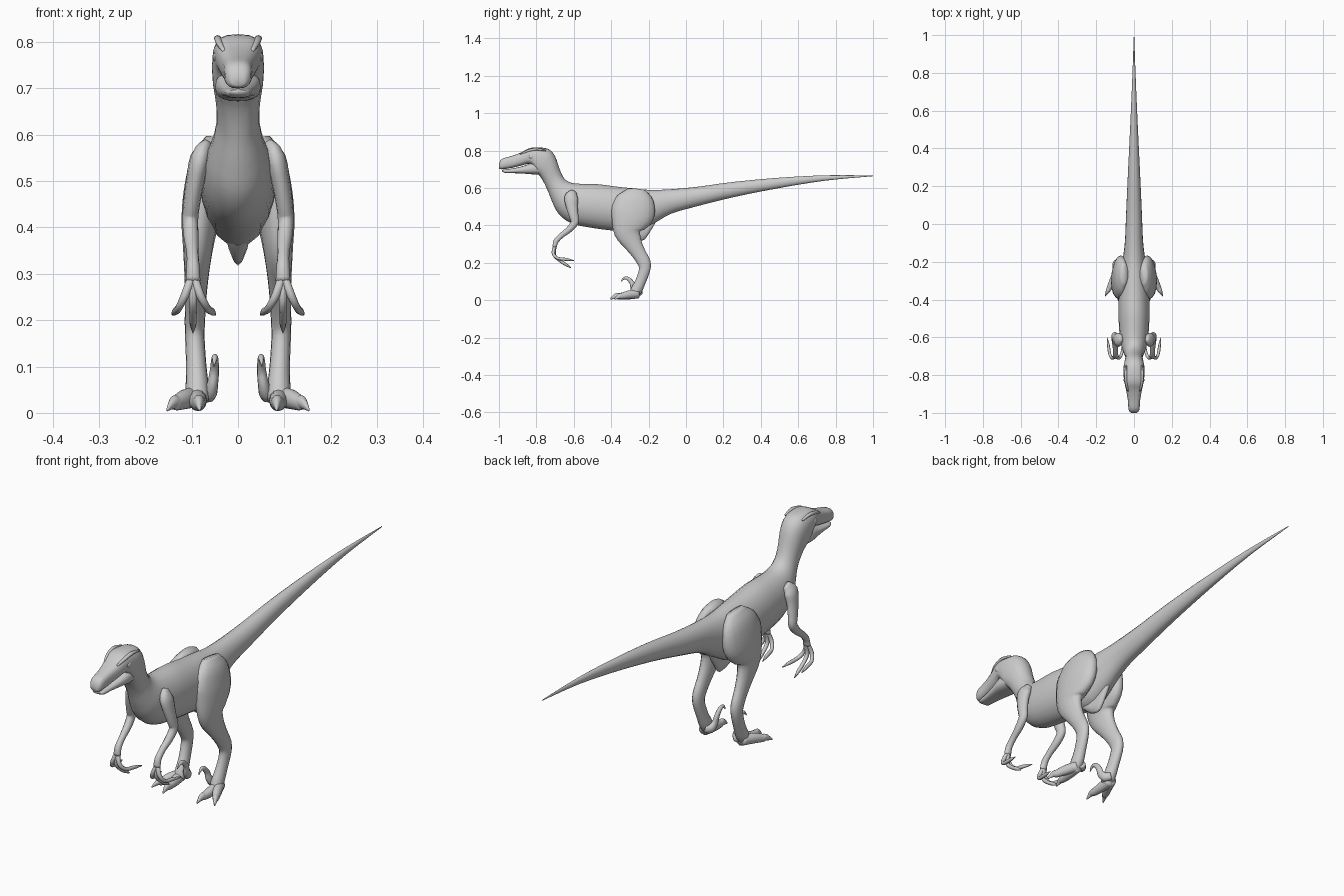
import bpy, bmesh, math
from mathutils import Vector

hide = bpy.data.materials.new("plain grey")
hide.diffuse_color = (0.6, 0.6, 0.6, 1)


def resample(rows, steps):
    """Smooth interpolation through rows of numbers."""
    out = []
    for i in range(len(rows) - 1):
        p0, p1 = rows[max(i - 1, 0)], rows[i]
        p2, p3 = rows[i + 1], rows[min(i + 2, len(rows) - 1)]
        for s in range(steps):
            t = s / steps
            out.append([0.5 * (2 * b + (c - a) * t + (2 * a - 5 * b + 4 * c - d) * t * t
                               + (3 * b - a - 3 * c + d) * t ** 3)
                        for a, b, c, d in zip(p0, p1, p2, p3)])
    out.append(list(rows[-1]))
    return out


def finish(name, bm, mirror):
    bmesh.ops.recalc_face_normals(bm, faces=bm.faces)
    me = bpy.data.meshes.new(name)
    bm.to_mesh(me)
    bm.free()
    me.materials.append(hide)
    me.polygons.foreach_set("use_smooth", [True] * len(me.polygons))
    ob = bpy.data.objects.new(name, me)
    bpy.context.collection.objects.link(ob)
    if mirror:
        ob.modifiers.new("mirror", "MIRROR")
    return ob


def loft(name, rings, sides, mirror=False):
    """Skin rings of (centre, side vector, up vector, squareness)."""
    bm = bmesh.new()
    loops = []
    for c, side, up, e in rings:
        loop = []
        for k in range(sides):
            a = 2 * math.pi * k / sides
            u, v = math.cos(a), math.sin(a)
            u = math.copysign(abs(u) ** e, u)
            v = math.copysign(abs(v) ** e, v)
            loop.append(bm.verts.new(c + side * u + up * v))
        loops.append(loop)
    for A, B in zip(loops, loops[1:]):
        for k in range(sides):
            j = (k + 1) % sides
            bm.faces.new((A[k], A[j], B[j], B[k]))
    bm.faces.new(loops[0])
    bm.faces.new(loops[-1])
    return finish(name, bm, mirror)


def trunk(name, rows, steps=3, sides=20):
    """Rows: top y, top z, bottom y, bottom z, half width, squareness."""
    rings = []
    for ty, tz, by, bz, w, e in resample(rows, steps):
        top, bot = Vector((0, ty, tz)), Vector((0, by, bz))
        rings.append(((top + bot) / 2, Vector((max(w, .001), 0, 0)), (top - bot) / 2, e))
    return loft(name, rings, sides)


def limb(name, rows, steps=3, sides=12):
    """Rows: x, y, z, half width across, half depth; mirrored to both sides."""
    pts = resample(rows, steps)
    rings = []
    for i, p in enumerate(pts):
        t = Vector(pts[min(i + 1, len(pts) - 1)][:3]) - Vector(pts[max(i - 1, 0)][:3])
        t.normalize()
        side = Vector((1, 0, 0))
        side = (side - t * side.dot(t)).normalized()
        rings.append((Vector(p[:3]), side * max(p[3], .001),
                      t.cross(side) * max(p[4], .001), 1))
    return loft(name, rings, sides, True)


def bead(name, loc, size):
    bm = bmesh.new()
    bmesh.ops.create_uvsphere(bm, u_segments=12, v_segments=8, radius=1)
    for v in bm.verts:
        v.co = Vector(a * b for a, b in zip(v.co, size)) + Vector(loc)
    return finish(name, bm, True)


# Upper head, neck, body and tail in one skin
trunk("body", [
    (-1.0, .728, -1.0, .706, .014, .8),
    (-.985, .755, -.985, .700, .028, .75),
    (-.93, .772, -.93, .708, .033, .7),
    (-.88, .791, -.88, .720, .042, .7),
    (-.84, .812, -.83, .728, .051, .7),
    (-.79, .817, -.795, .680, .056, .7),
    (-.735, .808, -.775, .655, .055, .8),
    (-.70, .77, -.755, .62, .050, .9),
    (-.675, .70, -.735, .575, .046, 1),
    (-.65, .65, -.715, .525, .053, 1),
    (-.61, .627, -.68, .46, .067, 1),
    (-.55, .622, -.61, .41, .077, 1),
    (-.47, .62, -.49, .385, .082, 1),
    (-.37, .607, -.37, .37, .080, 1),
    (-.28, .598, -.27, .36, .073, 1),
    (-.20, .59, -.18, .405, .060, 1),
    (-.10, .592, -.08, .462, .048, 1),
    (.05, .605, .05, .50, .042, 1),
    (.25, .632, .25, .55, .033, 1),
    (.50, .655, .50, .60, .021, 1),
    (.75, .668, .75, .64, .010, 1),
    (1.0, .667, 1.0, .663, .001, 1)])

# Lower jaw, a little inset so the mouth line shows
trunk("lower_jaw", [
    (-.985, .697, -.982, .688, .017, .8),
    (-.97, .699, -.965, .680, .026, .75),
    (-.92, .706, -.92, .679, .031, .75),
    (-.87, .718, -.87, .677, .040, .75),
    (-.82, .735, -.82, .673, .049, .75),
    (-.77, .735, -.775, .672, .046, .8)])

# Eyes, brow ridges and nostrils
bead("eye", (.047, -.825, .768), (.008, .016, .012))
bead("nostril", (.021, -.972, .738), (.006, .010, .006))
limb("brow_ridge", [(.030, -.885, .780, .004, .004), (.040, -.85, .797, .007, .007),
                    (.044, -.80, .808, .008, .007), (.042, -.75, .800, .004, .004)], 3, 8)

# Pelvic keel between the legs
trunk("pelvic_keel", [
    (-.36, .42, -.33, .375, .030, 1),
    (-.30, .42, -.285, .335, .024, 1),
    (-.25, .42, -.235, .318, .016, 1),
    (-.20, .44, -.205, .345, .014, 1),
    (-.15, .47, -.16, .42, .010, 1)], 2, 12)

# Hind legs
limb("hind_leg", [
    (.050, -.265, .590, .020, .050),
    (.064, -.27, .545, .038, .098),
    (.074, -.285, .47, .044, .118),
    (.082, -.305, .41, .040, .095),
    (.086, -.31, .36, .033, .072),
    (.089, -.285, .305, .027, .050),
    (.091, -.252, .25, .023, .038),
    (.093, -.224, .20, .022, .035),
    (.093, -.222, .16, .021, .030),
    (.090, -.243, .10, .022, .028),
    (.088, -.265, .055, .025, .030),
    (.088, -.285, .028, .024, .022)], 3, 16)

# Toes ending in claws
limb("middle_toe", [
    (.088, -.255, .032, .020, .022), (.087, -.31, .026, .020, .022),
    (.085, -.355, .021, .015, .017), (.084, -.375, .022, .011, .015),
    (.083, -.405, .006, .002, .003)])
limb("outer_toe", [
    (.092, -.255, .034, .020, .022), (.113, -.305, .030, .019, .022),
    (.132, -.342, .022, .014, .017), (.139, -.355, .022, .011, .014),
    (.153, -.382, .006, .002, .003)])
limb("sickle_claw", [
    (.080, -.245, .045, .016, .018), (.062, -.262, .042, .016, .020),
    (.055, -.280, .062, .012, .016), (.051, -.288, .090, .010, .013),
    (.050, -.308, .114, .008, .010), (.050, -.330, .118, .006, .007),
    (.052, -.347, .100, .001, .002)])

# Arms
limb("arm", [
    (.066, -.60, .580, .012, .018),
    (.081, -.613, .55, .022, .037),
    (.092, -.61, .50, .020, .031),
    (.100, -.60, .45, .018, .025),
    (.103, -.595, .415, .017, .021),
    (.101, -.625, .378, .016, .017),
    (.098, -.667, .345, .013, .014),
    (.097, -.695, .315, .014, .014),
    (.097, -.702, .285, .016, .011)])

# Three clawed fingers; rows: knuckle, bend and tip positions
for name, knuckle, bend, tip in [
        ("inner_finger", (.082, -.710, .255), (.066, -.690, .226), (.048, -.600, .212)),
        ("middle_finger", (.097, -.705, .245), (.097, -.675, .212), (.097, -.615, .173)),
        ("outer_finger", (.114, -.710, .255), (.128, -.690, .226), (.142, -.600, .212))]:
    mid = tuple(b * .45 + t * .55 for b, t in zip(bend, tip))
    limb(name, [(.097, -.697, .300, .010, .009), knuckle + (.009, .009),
                bend + (.008, .008), mid + (.007, .008), tip + (.001, .002)], 3, 8)
